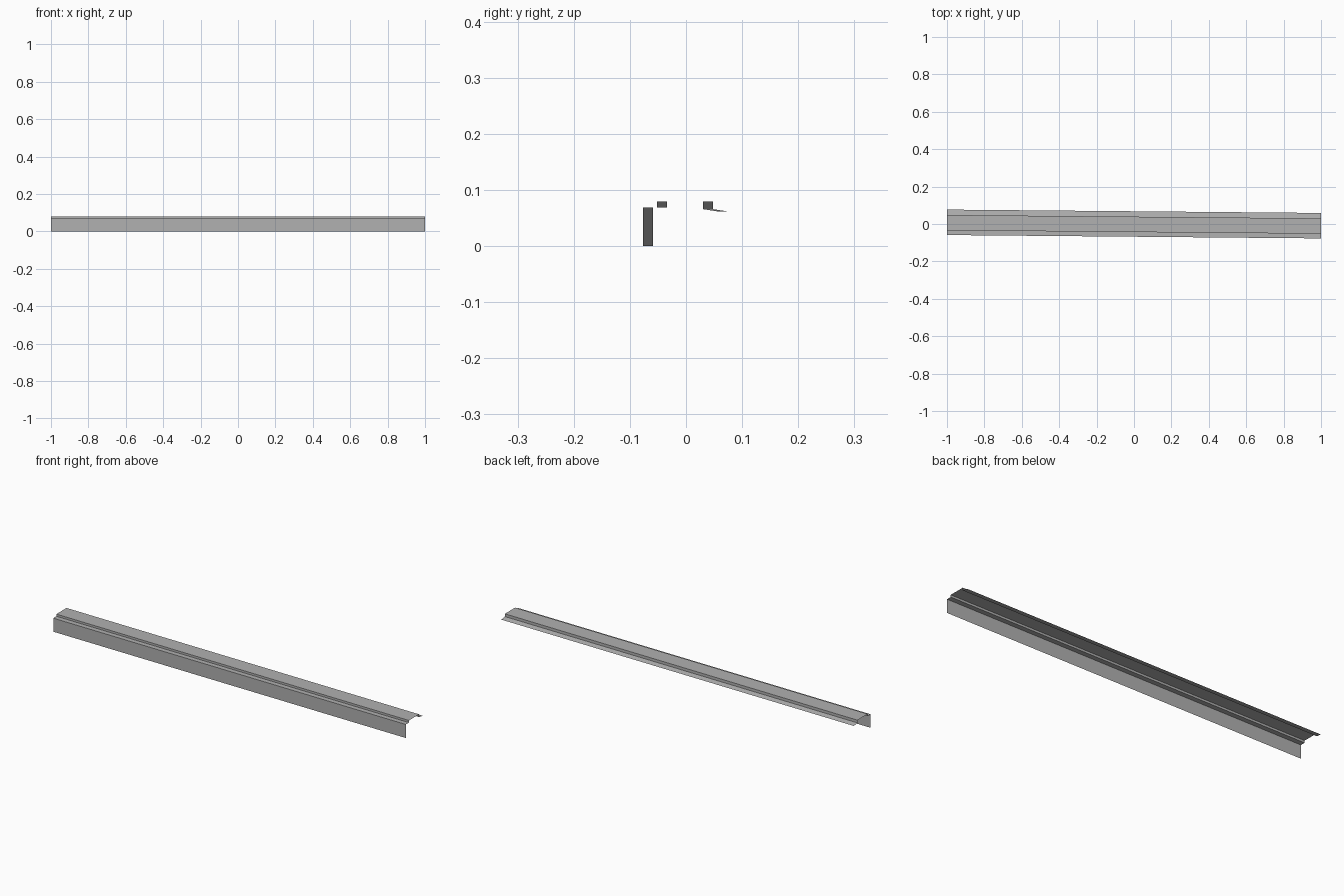
import bpy
import bmesh

cube = bpy.data.objects.get("Cube")
if cube:
    bpy.data.objects.remove(cube, do_unlink=True)

# Plain grey sheet metal
grey = bpy.data.materials.new("grey_metal")
grey.use_nodes = True
colour = (0.44, 0.44, 0.44, 1)
grey.diffuse_color = colour
grey.node_tree.nodes["Principled BSDF"].inputs["Base Color"].default_value = colour

# Folded cross-section (y, z): front flange, ledge, step, top, back step, sloping lip
profile = [(-0.068, 0), (-0.068, 0.069), (-0.043, 0.069), (-0.043, 0.08),
           (0.039, 0.08), (0.039, 0.066), (0.068, 0.0615)]
half_length = 1.0
skew = 0.009  # the strip runs slightly off the x axis

# Sweep the cross-section along the strip
bm = bmesh.new()
ends = [[bm.verts.new((s * half_length, y - s * skew, z)) for y, z in profile]
        for s in (-1, 1)]
left, right = ends
for i in range(len(profile) - 1):
    bm.faces.new((left[i], right[i], right[i + 1], left[i + 1]))

mesh = bpy.data.meshes.new("folded_trim_strip")
bm.to_mesh(mesh)
bm.free()
mesh.materials.append(grey)
strip = bpy.data.objects.new("folded_trim_strip", mesh)
bpy.context.collection.objects.link(strip)
